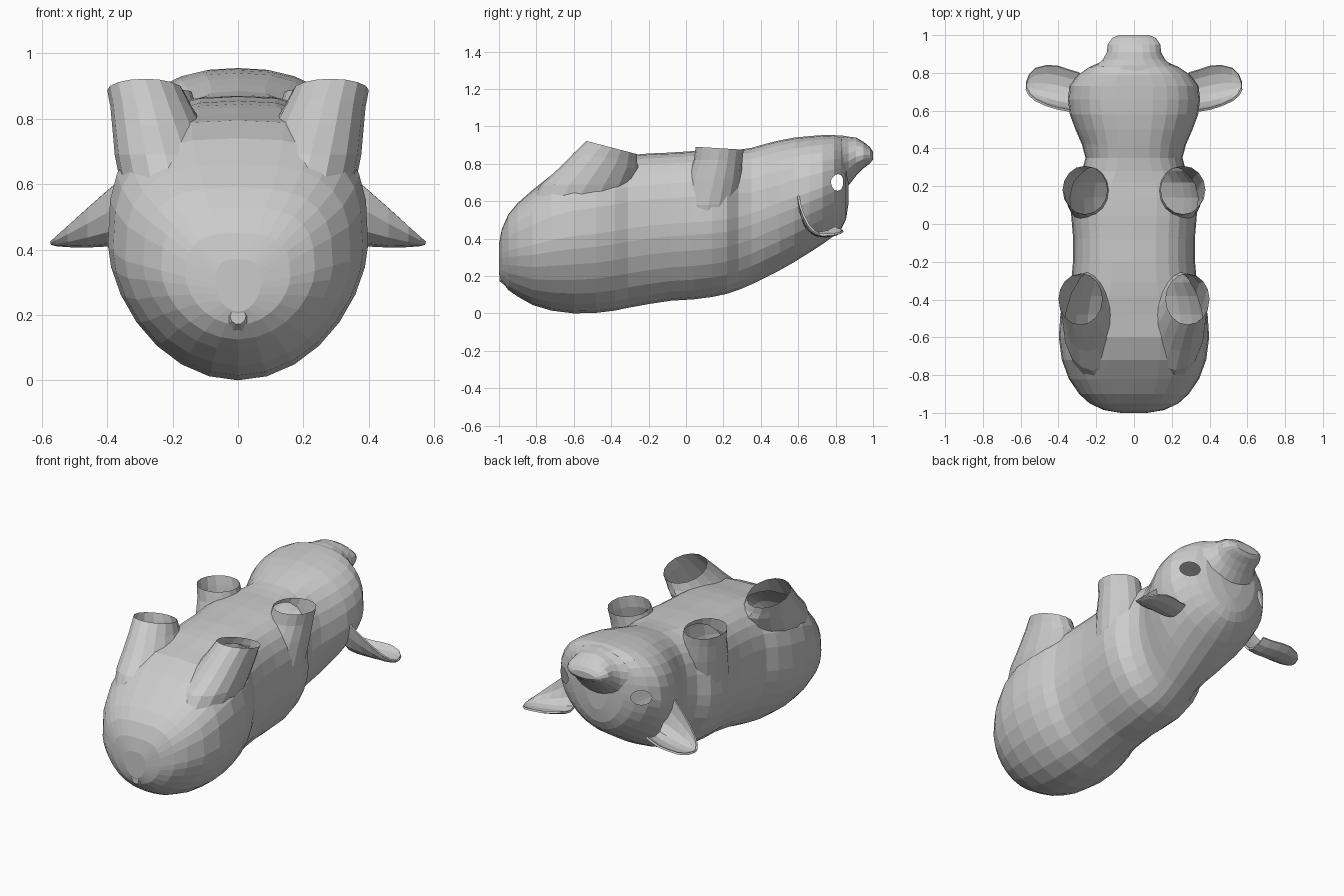
import bpy, bmesh
from math import sin, cos, pi, copysign
from mathutils import Vector, Matrix

if "Cube" in bpy.data.objects:
    bpy.data.objects.remove(bpy.data.objects["Cube"])


def power(v, e):
    return copysign(abs(v) ** e, v)


def loft(name, rings):
    """Closed skin through equal-sized rings, capped at both ends."""
    bm = bmesh.new()
    rows = [[bm.verts.new(p) for p in r] for r in rings]
    n = len(rows[0])
    for a, b in zip(rows, rows[1:]):
        for i in range(n):
            j = (i + 1) % n
            bm.faces.new((a[i], a[j], b[j], b[i]))
    bm.faces.new(rows[0])
    bm.faces.new(rows[-1])
    bmesh.ops.recalc_face_normals(bm, faces=bm.faces)
    return to_object(name, bm)


def to_object(name, bm):
    me = bpy.data.meshes.new(name)
    bm.to_mesh(me)
    bm.free()
    ob = bpy.data.objects.new(name, me)
    bpy.context.collection.objects.link(ob)
    return ob


def combine(target, other, mode):
    m = target.modifiers.new("join", 'BOOLEAN')
    m.operation, m.object, m.solver = mode, other, 'EXACT'
    bpy.context.view_layer.objects.active = target
    bpy.ops.object.modifier_apply(modifier=m.name)
    bpy.data.objects.remove(other)


def body_ring(y, zb, zt, w, n=28):
    # egg section: narrowing back below, squarer belly above (less so on the head)
    zc = zb + 0.52 * (zt - zb)
    e = 0.68 + 0.14 * min(1, max(0, (y - .25) / .2))
    pts = []
    for i in range(n):
        a = 2 * pi * i / n
        s, c = sin(a), cos(a)
        if s >= 0:
            pts.append((w * power(c, e), y, zc + (zt - zc) * power(s, e)))
        else:
            pts.append((w * c, y, zc + (zc - zb) * power(s, 1.2)))
    return pts


def leg_ring(s, cx, cy, cz, rx, ry, slope=0.0, n=16):
    return [(s * (cx + rx * cos(2 * pi * i / n)), cy + ry * sin(2 * pi * i / n),
             cz + slope * ry * sin(2 * pi * i / n)) for i in range(n)]


# Torso and head: y, bottom, top, half width
torso = [(-1.0, .21, .37, .07), (-.985, .17, .45, .16), (-.95, .125, .53, .235),
         (-.90, .09, .59, .29), (-.82, .045, .66, .345), (-.72, .015, .74, .382),
         (-.60, 0, .795, .398), (-.48, .003, .815, .39), (-.38, .015, .835, .365),
         (-.31, .03, .845, .333), (-.2, .05, .855, .323), (-.08, .068, .86, .322),
         (.04, .075, .868, .332), (.14, .088, .87, .342), (.22, .105, .87, .325),
         (.28, .125, .875, .275), (.35, .155, .885, .257), (.42, .19, .905, .275),
         (.50, .23, .925, .31), (.58, .275, .94, .34), (.66, .325, .948, .35),
         (.73, .37, .953, .342), (.79, .415, .955, .30), (.83, .45, .945, .24),
         (.855, .50, .92, .18), (.868, .58, .85, .08)]
body = loft("body", [body_ring(*t) for t in torso])

# Snout
snout = [(.74, .83, .25, .115), (.80, .81, .245, .14), (.84, .805, .20, .145),
         (.87, .815, .165, .13), (.91, .838, .143, .102), (.95, .847, .14, .07),
         (.985, .845, .115, .042), (1.0, .843, .08, .02)]
combine(body, loft("snout", [[(w * cos(2 * pi * i / 20), y, z + h * sin(2 * pi * i / 20))
                              for i in range(20)] for y, z, w, h in snout]), 'UNION')

# Leg stubs
hind = [(.18, -.60, .40, .13, .20), (.20, -.59, .58, .155, .25), (.222, -.53, .69, .155, .245),
        (.245, -.465, .78, .14, .21), (.265, -.43, .835, .125, .168, -.14),
        (.284, -.398, .887, .116, .135, -.26)]
fore = [(.18, .10, .40, .12, .13), (.205, .12, .58, .14, .15), (.225, .15, .72, .135, .145),
        (.245, .172, .82, .123, .13), (.26, .18, .883, .118, .128, -.06)]
openings = []
for s in (-1, 1):
    for rings in (hind, fore):
        combine(body, loft("leg", [leg_ring(s, *r) for r in rings]), 'UNION')
        t = rings[-1]
        openings.append(Vector((s * t[0], t[1], t[2])))

# Tail stub
combine(body, loft("tail", [[(r * cos(2 * pi * i / 10), y, .195 + r * sin(2 * pi * i / 10))
                             for i in range(10)]
                            for y, r in ((-.9, .09), (-.97, .045), (-.998, .024))]), 'UNION')

# Eye sockets
eyes = []
for s in (-1, 1):
    hit, loc, nor, _ = body.ray_cast(Vector((s, .813, .70)), Vector((-s, 0, 0)))
    side = Vector((0, 0, 1)).cross(nor).normalized()
    up = nor.cross(side)
    rot = Matrix((side, up, nor)).transposed().to_4x4()
    mat = Matrix.Translation(loc) @ rot @ Matrix.Diagonal((.06, .045, .07, 1))
    bm = bmesh.new()
    bmesh.ops.create_uvsphere(bm, u_segments=16, v_segments=10, radius=1, matrix=mat)
    combine(body, to_object("eye_cutter", bm), 'DIFFERENCE')
    eyes.append((loc, mat.inverted()))

# Open the legs and eyes into a hollow shell
bm = bmesh.new()
bm.from_mesh(body.data)
bm.normal_update()
doomed = []
for f in bm.faces:
    c = f.calc_center_median()
    cap = f.normal.z > .8 and any((c - o).length < .1 and
                                  abs(c.z - o.z) < .03 for o in openings)
    socket = any((inv @ c).length < 1.01 and f.normal.dot((loc - c).normalized()) > .3
                 for loc, inv in eyes)
    if cap or socket:
        doomed.append(f)
bmesh.ops.delete(bm, geom=doomed, context='FACES')
bm.to_mesh(body.data)
bm.free()

# Cupped ears: x, front y, back y, wall height, floor z
ear = [(.29, .60, .80, .22, .43), (.34, .60, .815, .21, .42), (.40, .61, .835, .165, .415),
       (.46, .628, .84, .115, .412), (.52, .655, .825, .06, .413), (.555, .685, .79, .025, .416),
       (.57, .715, .75, .006, .42)]
for s, name in ((-1, "left_ear"), (1, "right_ear")):
    bm = bmesh.new()
    rows = []
    for x, y0, y1, h, z in ear:
        d, rim = y1 - y0, .03 * min(1, h / .1)
        sec = [(0, h), (.05, h * .6), (.16, h * .25), (.34, h * .05),
               (.55, 0), (.8, rim * .3), (1, rim)]
        rows.append([bm.verts.new((s * x, y0 + d * u, z + v)) for u, v in sec])
    for a, b in zip(rows, rows[1:]):
        for i in range(len(a) - 1):
            bm.faces.new((a[i], a[i + 1], b[i + 1], b[i]))
    bmesh.ops.recalc_face_normals(bm, faces=bm.faces)
    m = to_object(name, bm).modifiers.new("thickness", 'SOLIDIFY')
    m.thickness, m.offset = .012, 0
